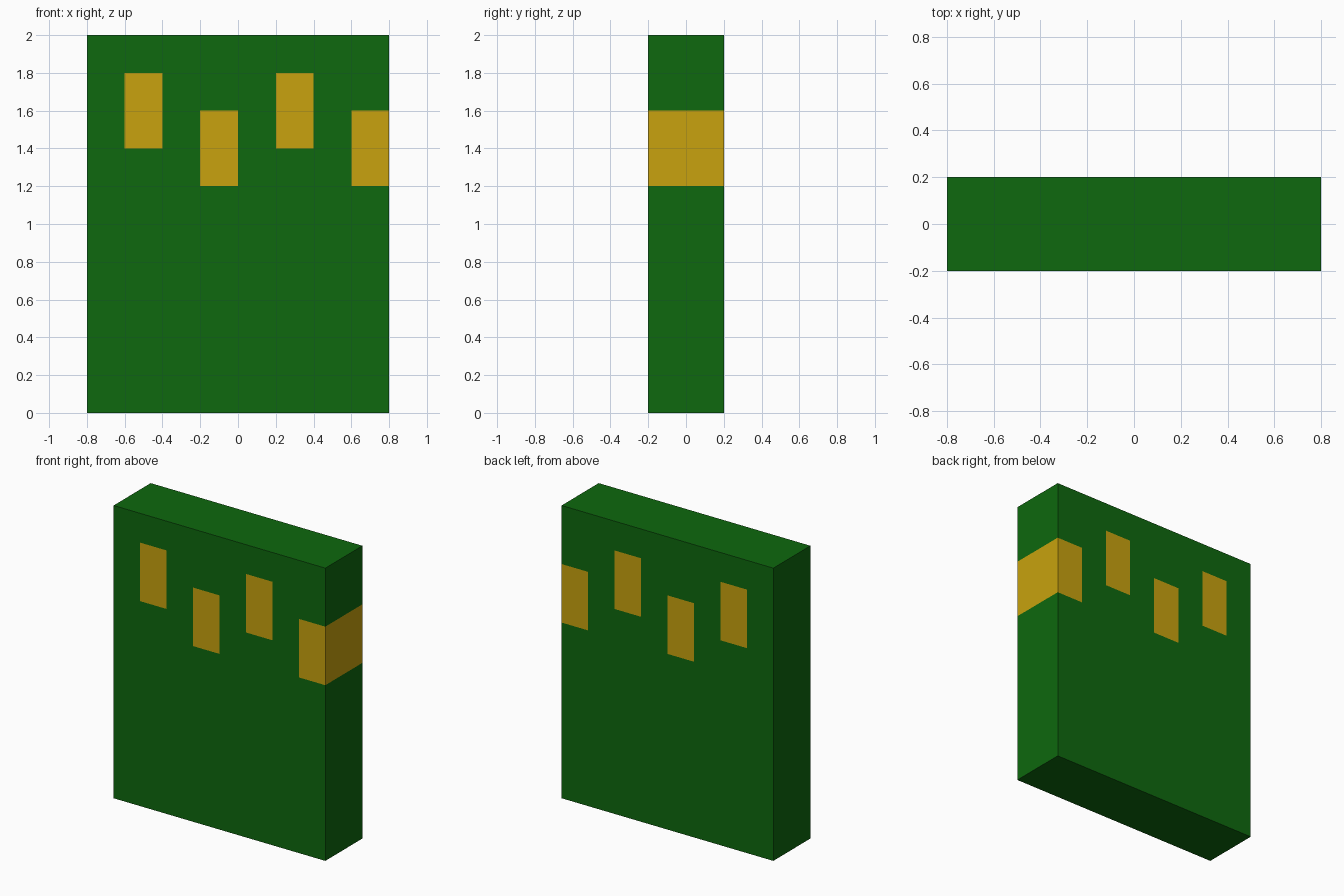
import bpy, bmesh
from mathutils import Matrix, Vector

if "Cube" in bpy.data.objects:
    bpy.data.objects.remove(bpy.data.objects["Cube"])


def make_material(name, color):
    mat = bpy.data.materials.new(name)
    mat.diffuse_color = (*color, 1.0)
    mat.use_nodes = True
    mat.node_tree.nodes["Principled BSDF"].inputs["Base Color"].default_value = mat.diffuse_color
    return mat


# Slab
bm = bmesh.new()
bmesh.ops.create_cube(bm, size=1.0, matrix=Matrix.Translation((0, 0, 1)) @ Matrix.Diagonal((1.6, 0.4, 2.0, 1)))


def cut(co, normal):
    geom = bm.verts[:] + bm.edges[:] + bm.faces[:]
    bmesh.ops.bisect_plane(bm, geom=geom, dist=1e-5, plane_co=Vector(co), plane_no=Vector(normal))


# Cut lines around the yellow blocks
for x in (-0.6, -0.4, -0.2, 0.0, 0.2, 0.4, 0.6):
    cut((x, 0, 0), (1, 0, 0))
for z in (1.2, 1.4, 1.6, 1.8):
    cut((0, 0, z), (0, 0, 1))

# Yellow blocks run through the slab: left x, bottom z (each 0.2 wide, 0.4 high)
blocks = [(-0.6, 1.4), (-0.2, 1.2), (0.2, 1.4), (0.6, 1.2)]
for face in bm.faces:
    c = face.calc_center_median()
    face.material_index = int(any(x < c.x < x + 0.201 and z < c.z < z + 0.4 for x, z in blocks))

mesh = bpy.data.meshes.new("slab")
bm.to_mesh(mesh)
bm.free()
mesh.materials.append(make_material("dark green", (0.0044, 0.138, 0.0044)))
mesh.materials.append(make_material("golden yellow", (0.578, 0.361, 0.0044)))
slab = bpy.data.objects.new("slab", mesh)
bpy.context.collection.objects.link(slab)
